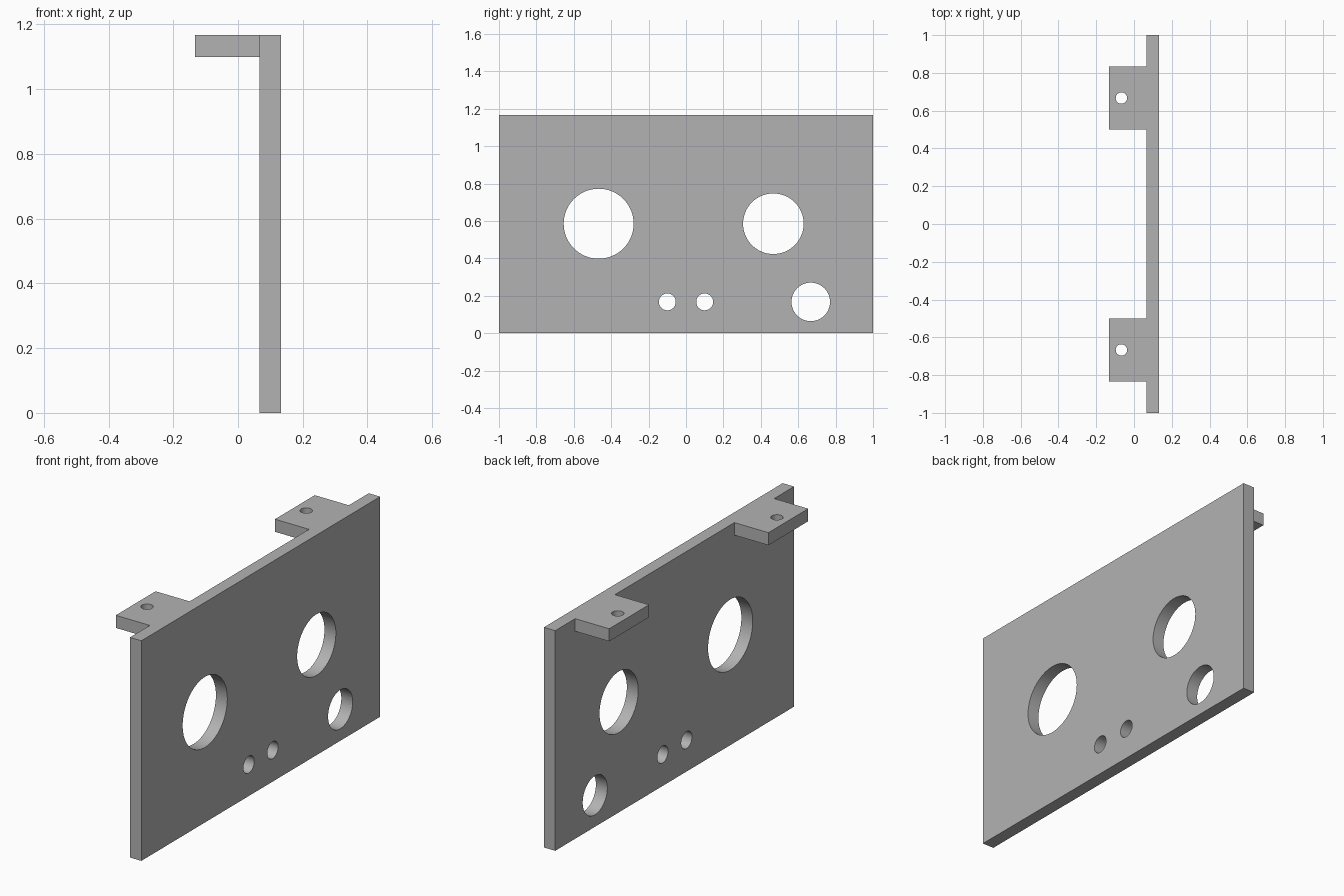
import bpy
import math

cube = bpy.data.objects.get("Cube")
if cube:
    bpy.data.objects.remove(cube, do_unlink=True)

grey = bpy.data.materials.new("plain_grey")
grey.use_nodes = True
colour = (0.45, 0.45, 0.45, 1)
grey.diffuse_color = colour
grey.node_tree.nodes["Principled BSDF"].inputs["Base Color"].default_value = colour

THICK, HEIGHT = 0.0667, 1.1667
PLATE_X = 0.1


def box(name, centre, size):
    bpy.ops.mesh.primitive_cube_add(size=1, location=centre)
    ob = bpy.context.object
    ob.name = name
    ob.scale = size
    bpy.ops.object.transform_apply(location=True, rotation=False, scale=True)
    ob.data.materials.append(grey)
    return ob


def drill(name, centre, radius, rotation=(0, 0, 0)):
    bpy.ops.mesh.primitive_cylinder_add(vertices=64, radius=radius, depth=0.2,
                                        location=centre, rotation=rotation)
    ob = bpy.context.object
    ob.name = name
    ob.data.materials.append(grey)
    return ob


def combine(target, other, operation):
    """Apply a boolean and discard the helper."""
    mod = target.modifiers.new("boolean", 'BOOLEAN')
    mod.operation = operation
    mod.solver = 'EXACT'
    mod.object = other
    bpy.context.view_layer.objects.active = target
    bpy.ops.object.modifier_apply(modifier=mod.name)
    bpy.data.objects.remove(other, do_unlink=True)


# Upright panel
panel = box("mounting_panel", (PLATE_X, 0, HEIGHT / 2), (THICK, 2, HEIGHT))

# Two drilled tabs along the top edge, sunk into the panel and fused with it
for side in (-1, 1):
    y = side * 0.6667
    tab = box("tab", (-0.0167, y, HEIGHT - THICK / 2), (0.2333, 0.3333, THICK))
    combine(panel, tab, 'UNION')
    combine(panel, drill("screw_hole", (-0.0667, y, HEIGHT), 0.03), 'DIFFERENCE')

# Round openings through the panel: y, z, radius
openings = [(-0.467, 0.585, 0.187), (0.467, 0.585, 0.162), (0.667, 0.167, 0.103),
            (-0.1, 0.167, 0.045), (0.1, 0.167, 0.045)]
for y, z, radius in openings:
    cutter = drill("opening", (PLATE_X, y, z), radius, (0, math.pi / 2, 0))
    combine(panel, cutter, 'DIFFERENCE')

# Smooth hole walls with crisp edges
bpy.ops.object.select_all(action='DESELECT')
panel.select_set(True)
bpy.context.view_layer.objects.active = panel
bpy.ops.object.shade_smooth_by_angle(angle=math.radians(30))
